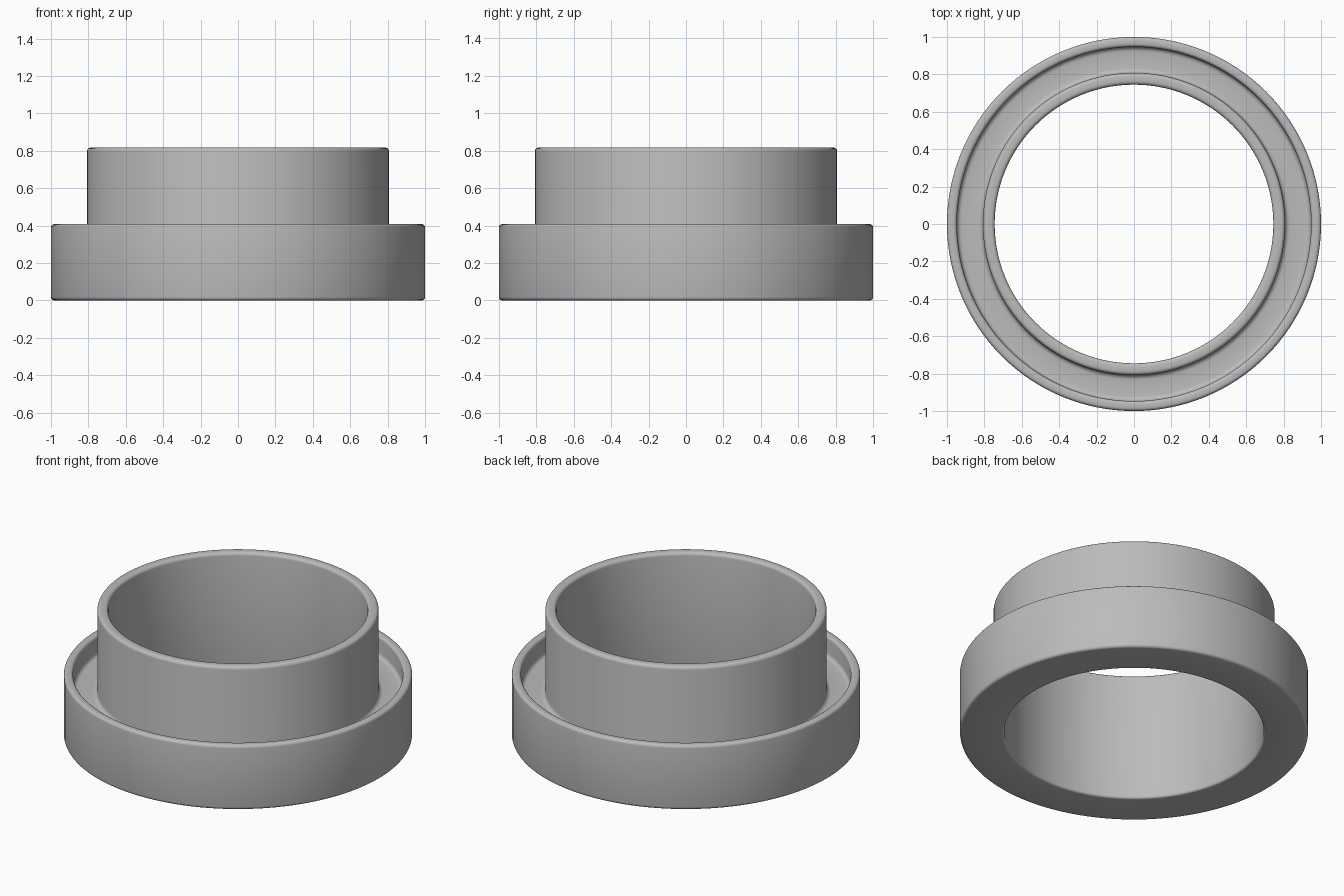
import bpy, math

if "Cube" in bpy.data.objects:
    bpy.data.objects.remove(bpy.data.objects["Cube"])

# Profile corners: radius, height, rounding radius
CORNERS = [
    (0.745, 0.0, 0.015),   # bore, bottom
    (1.0, 0.0, 0.018),     # outer wall, bottom
    (1.0, 0.408, 0.018),   # outer rim
    (0.947, 0.408, 0.018),
    (0.947, 0.28, 0.025),  # channel floor
    (0.808, 0.28, 0.025),
    (0.808, 0.817, 0.02),  # collar rim
    (0.745, 0.817, 0.02),
]
SEGMENTS = 128
ARC_STEPS = 4


def rounded(corners):
    """Replace every right-angle corner by a small arc."""
    pts = []
    n = len(corners)
    for i, (r, z, f) in enumerate(corners):
        dirs = []
        for q in (corners[i - 1], corners[(i + 1) % n]):
            d = math.hypot(q[0] - r, q[1] - z)
            dirs.append(((q[0] - r) / d, (q[1] - z) / d))
        (ax, az), (bx, bz) = dirs
        for k in range(ARC_STEPS + 1):
            t = k / ARC_STEPS * math.pi / 2
            u, v = f * (1 - math.sin(t)), f * (1 - math.cos(t))
            pts.append((r + ax * u + bx * v, z + az * u + bz * v))
    return pts


def lathe(name, profile, material):
    """Revolve a closed profile around z."""
    n = len(profile)
    verts, faces = [], []
    for s in range(SEGMENTS):
        a = 2 * math.pi * s / SEGMENTS
        verts += [(r * math.cos(a), r * math.sin(a), z) for r, z in profile]
        e = (s + 1) % SEGMENTS
        for i in range(n):
            j = (i + 1) % n
            faces.append((s * n + i, e * n + i, e * n + j, s * n + j))
    mesh = bpy.data.meshes.new(name)
    mesh.from_pydata(verts, [], faces)
    mesh.materials.append(material)
    obj = bpy.data.objects.new(name, mesh)
    bpy.context.collection.objects.link(obj)
    bpy.context.view_layer.objects.active = obj
    obj.select_set(True)
    bpy.ops.object.shade_smooth_by_angle(angle=math.radians(30))
    return obj


grey = bpy.data.materials.new("grey")
grey.diffuse_color = (0.5, 0.5, 0.5, 1)
grey.use_nodes = True
grey.node_tree.nodes["Principled BSDF"].inputs["Base Color"].default_value = grey.diffuse_color

# Collar with a grooved flange, turned as one piece
lathe("flanged_collar", rounded(CORNERS), grey)
